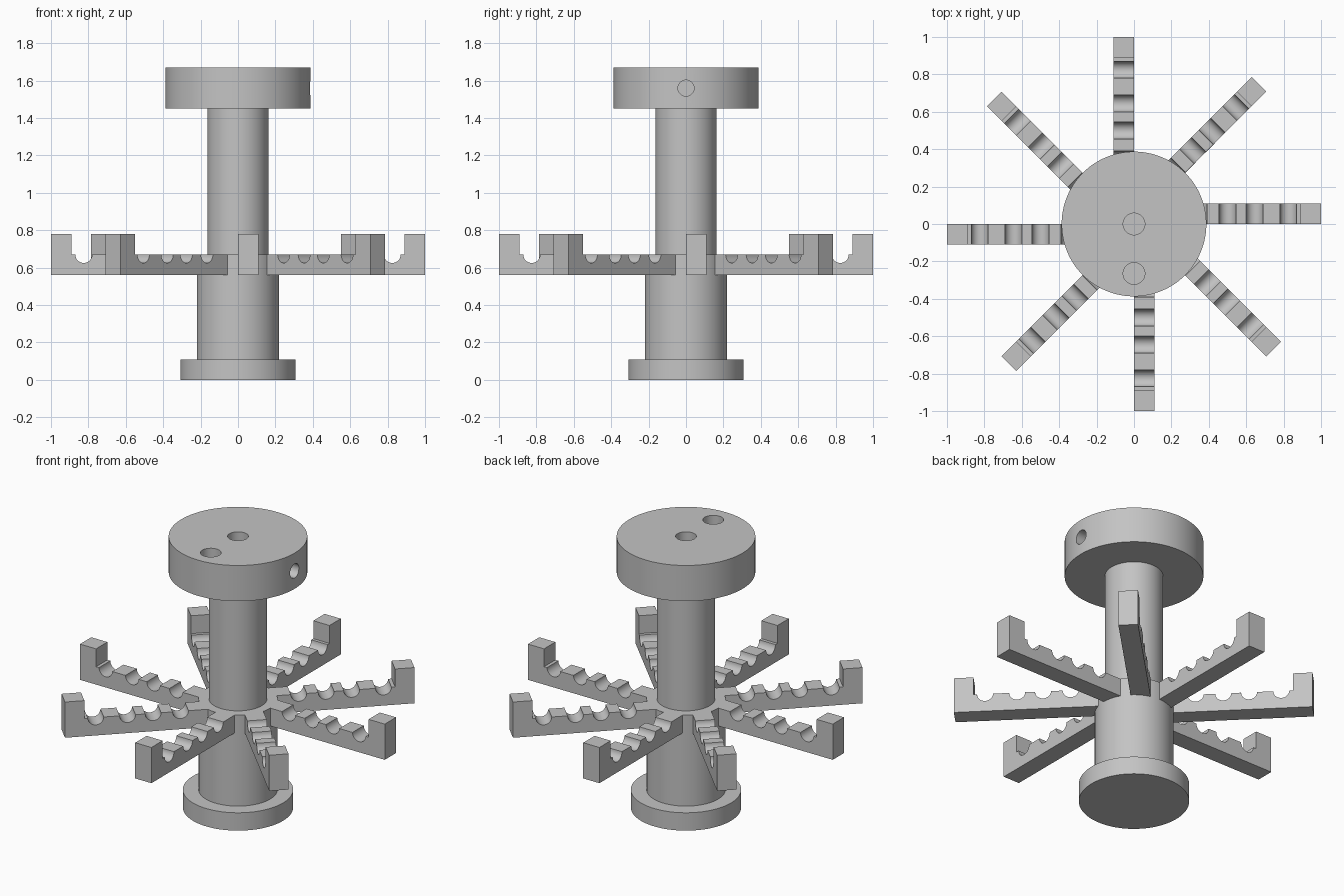
import bpy, bmesh, math
from mathutils import Vector, Matrix

old = bpy.data.objects.get("Cube")
if old:
    bpy.data.objects.remove(old, do_unlink=True)

grey = bpy.data.materials.new("plain grey")
grey.use_nodes = True
grey.diffuse_color = (0.55, 0.55, 0.55, 1)
grey.node_tree.nodes["Principled BSDF"].inputs["Base Color"].default_value = grey.diffuse_color


def activate(ob):
    bpy.ops.object.select_all(action='DESELECT')
    ob.select_set(True)
    bpy.context.view_layer.objects.active = ob


def finish(ob):
    activate(ob)
    bpy.ops.object.shade_smooth_by_angle(angle=math.radians(30))


def cylinder(name, radius, z0, z1, sides=96):
    bpy.ops.mesh.primitive_cylinder_add(vertices=sides, radius=radius, depth=z1 - z0,
                                        location=(0, 0, (z0 + z1) / 2))
    ob = bpy.context.object
    ob.name = name
    ob.data.materials.append(grey)
    return ob


def drill(target, location, radius, depth, axis):
    # Blind hole: the cutter is centred on the surface and reaches inward by depth
    bpy.ops.mesh.primitive_cylinder_add(vertices=48, radius=radius, depth=2 * depth, location=location,
                                        rotation=Vector(axis).to_track_quat('Z', 'Y').to_euler())
    cutter = bpy.context.object
    cutter.hide_render = True
    cutter.data.materials.append(grey)
    mod = target.modifiers.new("hole", 'BOOLEAN')
    mod.operation = 'DIFFERENCE'
    mod.object = cutter
    activate(target)
    bpy.ops.object.modifier_apply(modifier=mod.name)
    bpy.data.objects.remove(cutter, do_unlink=True)


# Central column
finish(cylinder("base_flange", 0.308, 0, 0.11))
finish(cylinder("hub", 0.22, 0.11, 0.67))
finish(cylinder("upper_shaft", 0.163, 0.67, 1.45))

# Head disc with two top holes and one side hole
HEAD_R, HEAD_TOP = 0.387, 1.67
head = cylinder("head_disc", HEAD_R, 1.45, HEAD_TOP, 128)
drill(head, (0, 0, HEAD_TOP), 0.058, 0.11, (0, 0, 1))
drill(head, (0, -0.265, HEAD_TOP), 0.058, 0.11, (0, 0, 1))
drill(head, (HEAD_R, 0, 1.56), 0.043, 0.11, (1, 0, 0))
finish(head)

# Arm outline: end post on the outside, round notches along the top
BOTTOM, TOP, POST_TOP = 0.56, 0.67, 0.78
WIDTH, NOTCH_R, STEPS = 0.11, 0.045, 16
outline = [(0.15, BOTTOM), (1, BOTTOM), (1, POST_TOP), (0.89, POST_TOP), (0.89, TOP)]
for centre in (0.825, 0.645, 0.5, 0.345):
    for i in range(STEPS + 1):
        a = math.pi * i / STEPS
        outline.append((centre + NOTCH_R * math.cos(a), TOP - NOTCH_R * math.sin(a)))
outline.append((0.15, TOP))

bm = bmesh.new()
face = bm.faces.new([bm.verts.new((x, 0, z)) for x, z in outline])
side = bmesh.ops.extrude_face_region(bm, geom=[face])
moved = [v for v in side["geom"] if isinstance(v, bmesh.types.BMVert)]
bmesh.ops.translate(bm, verts=moved, vec=(0, WIDTH, 0))
bmesh.ops.recalc_face_normals(bm, faces=bm.faces)
arm_mesh = bpy.data.meshes.new("notched_arm")
bm.to_mesh(arm_mesh)
bm.free()
arm_mesh.materials.append(grey)

# Eight arms, each set to one side of its radial line
for k in range(8):
    mesh = arm_mesh.copy()
    mesh.transform(Matrix.Rotation(k * math.pi / 4, 4, 'Z'))
    arm = bpy.data.objects.new(f"notched_arm_{k + 1}", mesh)
    bpy.context.collection.objects.link(arm)
    finish(arm)
